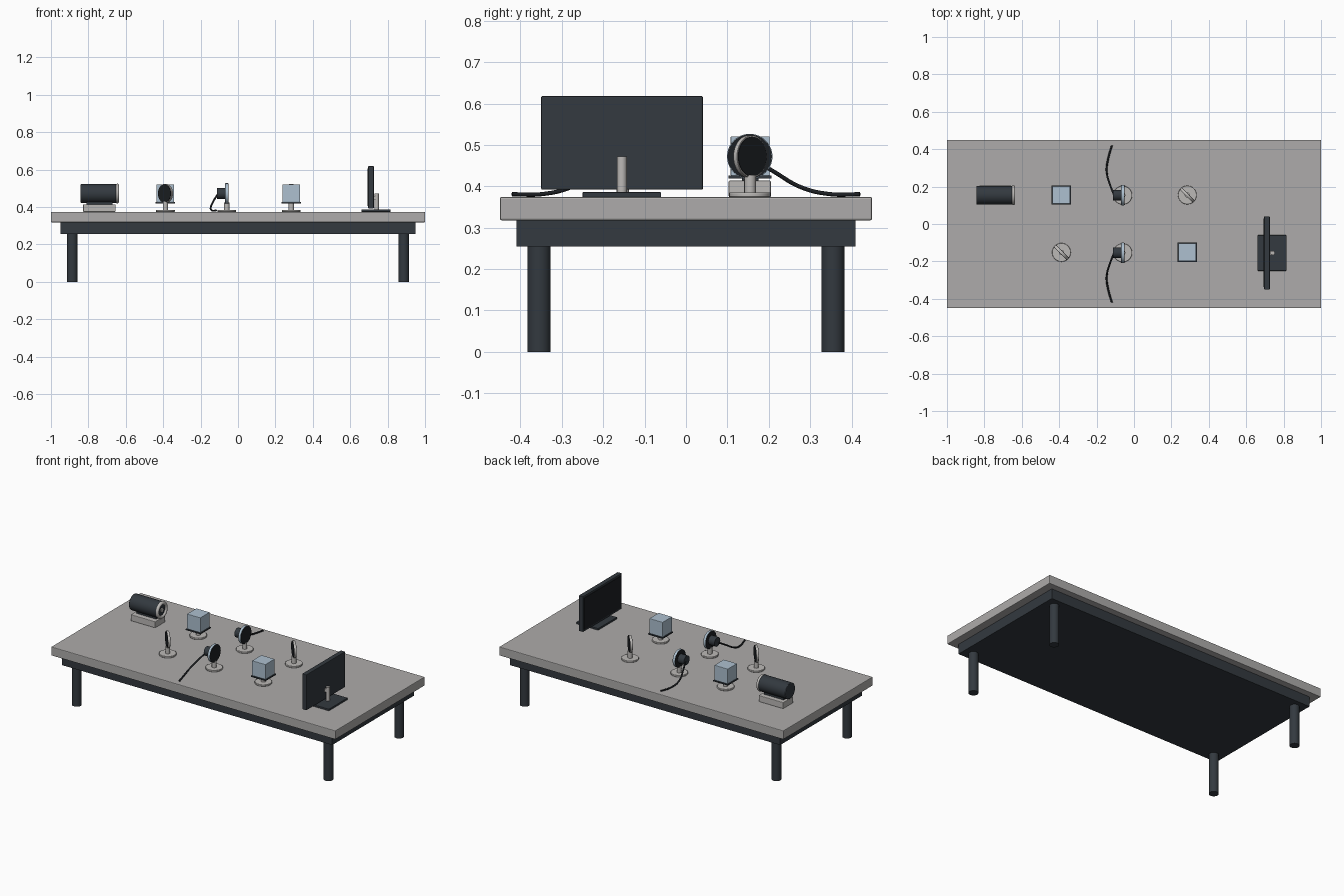
import bpy
from math import pi
from mathutils import Vector

if "Cube" in bpy.data.objects:
    bpy.data.objects.remove(bpy.data.objects["Cube"])


def material(name, rgb):
    m = bpy.data.materials.new(name)
    m.diffuse_color = (*rgb, 1)
    m.use_nodes = True
    m.node_tree.nodes["Principled BSDF"].inputs["Base Color"].default_value = m.diffuse_color
    return m


TOP = material("table_grey", (0.42, 0.41, 0.405))
STEEL = material("steel", (0.50, 0.485, 0.47))
DARK = material("dark_slate", (0.033, 0.041, 0.050))
BLACK = material("black", (0.012, 0.014, 0.017))
GLASS = material("pale_blue_glass", (0.42, 0.53, 0.63))

Z = 0.374      # table surface
AXIS = 0.472   # optical axis height


def box(name, lo, hi, mat, bevel=0.0):
    lo, hi = Vector(lo), Vector(hi)
    bpy.ops.mesh.primitive_cube_add(size=1, location=(lo + hi) / 2)
    o = bpy.context.object
    o.name = name
    o.scale = hi - lo
    bpy.ops.object.transform_apply(location=False, rotation=False, scale=True)
    o.data.materials.append(mat)
    if bevel:
        b = o.modifiers.new("bevel", "BEVEL")
        b.width, b.segments = bevel, 2
    return o


def rod(name, a, b, r, mat, sides=40, bevel=0.0):
    """Cylinder between two points."""
    a, b = Vector(a), Vector(b)
    bpy.ops.mesh.primitive_cylinder_add(vertices=sides, radius=r, depth=(b - a).length,
                                        location=(a + b) / 2)
    o = bpy.context.object
    o.name = name
    o.rotation_euler = Vector((0, 0, 1)).rotation_difference((b - a).normalized()).to_euler()
    o.data.materials.append(mat)
    bpy.ops.object.shade_smooth_by_angle(angle=pi / 6)
    if bevel:
        m = o.modifiers.new("bevel", "BEVEL")
        m.width, m.segments = bevel, 2
    return o


def stand(x, y, top):
    """Round foot and short post."""
    rod("stand_foot", (x, y, Z), (x, y, Z + 0.011), 0.05, STEEL, bevel=0.002)
    rod("stand_post", (x, y, Z + 0.01), (x, y, top), 0.014, STEEL, 24)


def disc(name, c, normal, r, thick, rim_mat, face_mat, face_r):
    """Rimmed disc with a thin plate on each face."""
    c, n = Vector(c), Vector(normal).normalized()
    rod(name + "_rim", c - n * thick / 2, c + n * thick / 2, r, rim_mat)
    for s in (-1, 1):
        rod(name + "_face", c + n * s * thick / 2, c + n * s * (thick / 2 + 0.002),
            face_r, face_mat)


# Table
box("table_top", (-1, -0.45, 0.318), (1, 0.45, Z), TOP, 0.004)
box("table_frame", (-0.95, -0.41, 0.255), (0.95, 0.41, 0.318), DARK)
for sx in (-1, 1):
    for sy in (-1, 1):
        rod("table_leg", (sx * 0.886, sy * 0.355, 0), (sx * 0.886, sy * 0.355, 0.256),
            0.028, DARK, 32)

# Laser
box("laser_base", (-0.828, 0.103, Z), (-0.655, 0.205, 0.414), STEEL, 0.003)
box("laser_saddle", (-0.81, 0.135, 0.412), (-0.67, 0.175, 0.43), DARK)
rod("laser_body", (-0.842, 0.154, AXIS), (-0.645, 0.154, AXIS), 0.05, DARK, 48, 0.004)
bpy.ops.mesh.primitive_torus_add(location=(-0.645, 0.154, AXIS), rotation=(0, pi / 2, 0),
                                 major_radius=0.043, minor_radius=0.01,
                                 major_segments=48, minor_segments=12)
ring = bpy.context.object
ring.name = "laser_ring"
ring.data.materials.append(STEEL)
bpy.ops.object.shade_smooth()
rod("laser_aperture", (-0.646, 0.154, AXIS), (-0.64, 0.154, AXIS), 0.014, STEEL, 24)

# Beam splitter cubes
for x, y in ((-0.388, 0.155), (0.285, -0.152)):
    stand(x, y, 0.42)
    box("cube_plate", (x - 0.052, y - 0.052, 0.419), (x + 0.052, y + 0.052, 0.426), DARK)
    box("glass_cube", (x - 0.047, y - 0.047, 0.426), (x + 0.047, y + 0.047, 0.521), GLASS, 0.002)

# Angled mirrors
for x, y in ((-0.388, -0.152), (0.285, 0.155)):
    stand(x, y, 0.428)
    disc("mirror", (x, y, AXIS), (1, 1, 0), 0.051, 0.012, STEEL, BLACK, 0.048)

# Detectors with cables
for s in (-1, 1):
    x, y = -0.06, s * 0.154
    stand(x, y, 0.425)
    disc("detector", (x, y, AXIS), (1, 0, 0), 0.055, 0.014, GLASS, BLACK, 0.0535)
    rod("detector_body", (-0.113, y, AXIS), (-0.067, y, AXIS), 0.029, DARK, 32)
    curve = bpy.data.curves.new("detector_cable", "CURVE")
    curve.dimensions = "3D"
    curve.bevel_depth = 0.005
    curve.bevel_resolution = 3
    curve.resolution_u = 8
    curve.use_fill_caps = True
    path = [(-0.108, 0.158, 0.468), (-0.128, 0.21, 0.437), (-0.146, 0.28, 0.397),
            (-0.138, 0.35, 0.381), (-0.118, 0.42, 0.381)]
    sp = curve.splines.new("BEZIER")
    sp.bezier_points.add(len(path) - 1)
    for p, (px, py, pz) in zip(sp.bezier_points, path):
        p.co = (px, s * py, pz)
        p.handle_left_type = p.handle_right_type = "AUTO"
    curve.materials.append(BLACK)
    bpy.context.collection.objects.link(bpy.data.objects.new("detector_cable", curve))

# Monitor
box("monitor_base", (0.66, -0.25, Z), (0.815, -0.06, 0.386), DARK, 0.002)
rod("monitor_post", (0.741, -0.155, 0.384), (0.741, -0.155, 0.472), 0.012, STEEL, 24)
box("monitor_bracket", (0.722, -0.165, 0.44), (0.738, -0.145, 0.46), STEEL)
box("monitor_panel", (0.696, -0.35, 0.392), (0.726, 0.041, 0.618), DARK, 0.003)
box("monitor_screen", (0.693, -0.338, 0.404), (0.697, 0.029, 0.606), BLACK)
